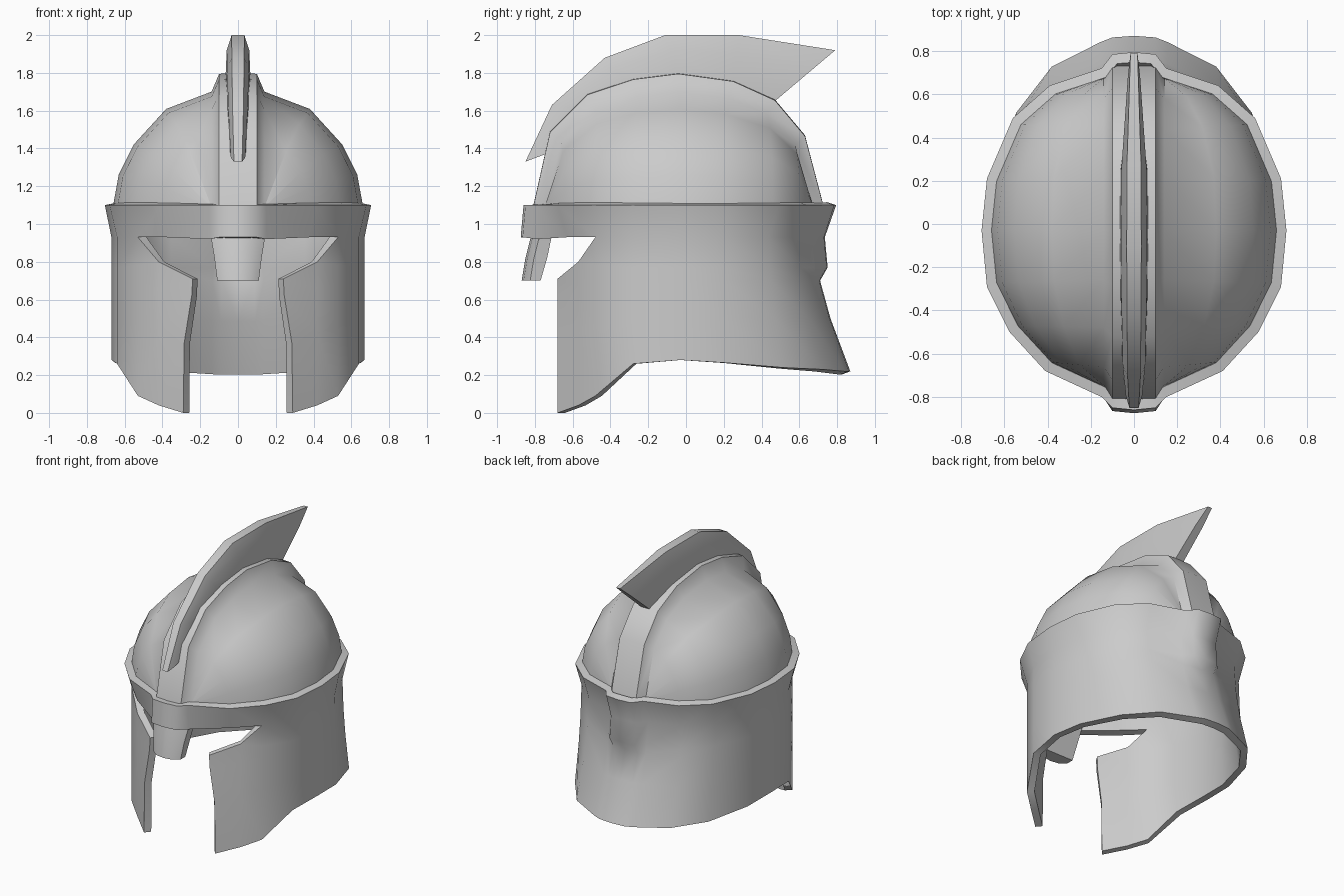
import bpy
import bmesh

if "Cube" in bpy.data.objects:
    bpy.data.objects.remove(bpy.data.objects["Cube"])

steel = bpy.data.materials.new("grey_steel")
steel.diffuse_color = (0.6, 0.6, 0.6, 1)
steel.use_nodes = True
steel.node_tree.nodes["Principled BSDF"].inputs["Base Color"].default_value = steel.diffuse_color


def make_part(name, grids, thickness=0.0, angle=50, caps=()):
    """Turn grids of half-side points into a mirrored part; None leaves a hole."""
    bm = bmesh.new()
    for grid in grids:
        for side in (1, -1):
            vs = [[p and bm.verts.new((p[0] * side, p[1], p[2])) for p in row] for row in grid]
            for a, b in zip(vs, vs[1:]):
                for q in zip(a, a[1:], b[1:], b):
                    q = [v for v in q if v]
                    if len(q) > 2:
                        bm.faces.new(q)
    for loop in caps:
        for side in (1, -1):
            bm.faces.new([bm.verts.new((x * side, y, z)) for x, y, z in loop])
    bmesh.ops.remove_doubles(bm, verts=bm.verts, dist=0.0005)
    bmesh.ops.dissolve_degenerate(bm, edges=bm.edges, dist=0.0005)
    bmesh.ops.recalc_face_normals(bm, faces=bm.faces)
    # outward normals: the highest-reaching side face must point away from the axis
    f = max(bm.faces, key=lambda f: f.calc_center_median().x)
    if f.normal.x < 0:
        bmesh.ops.reverse_faces(bm, faces=bm.faces)
    me = bpy.data.meshes.new(name)
    bm.to_mesh(me)
    bm.free()
    me.materials.append(steel)
    ob = bpy.data.objects.new(name, me)
    bpy.context.collection.objects.link(ob)
    bpy.ops.object.select_all(action='DESELECT')
    ob.select_set(True)
    bpy.context.view_layer.objects.active = ob
    if thickness:
        m = ob.modifiers.new("thickness", 'SOLIDIFY')
        m.thickness = thickness
        m.offset = -1
        bpy.ops.object.modifier_apply(modifier=m.name)
    bpy.ops.object.shade_smooth_by_angle(angle=angle * 3.14159 / 180)
    return ob


# brow band plan, front centre round to back centre
RING = [(0, -.86), (.10, -.85), (.15, -.80), (.41, -.68), (.575, -.50), (.68, -.29),
        (.705, -.03), (.68, .21), (.56, .49), (.39, .64), (.15, .72), (.10, .785), (0, .795)]
# lower guard plan, cheek edge round to back centre
GUARD = [(.24, -.68), (.42, -.57), (.53, -.48), (.64, -.28), (.67, -.03), (.65, .20),
         (.545, .45), (.38, .61), (.155, .69), (.10, .705), (0, .71)]

# face guard: band, cheeks and neck in one sheet
band_top = [(x, y, 1.10) for x, y in RING]
brow = [(0, -.875, .93), (.10, -.865, .93), (.15, -.79, .92), (.38, -.63, .93)]
# flare at the back, shift of the cheek edge, ridge height, heights per column
ROWS = [(-.03, 0, .055, [.93] * 11),
        (-.01, 0, .05, [.71, .80, .78] + [.77] * 8),
        (.0, .005, 0, [.62, .66, .68, .69] + [.70] * 7),
        (.055, .045, 0, [.37, .42, .46, .48] + [.50] * 7),
        (.16, .05, 0, [0, .04, .09, .26, .28, .265, .24, .23, .22, .22, .22])]
rows = []
for flare, shift, ridge, heights in ROWS:
    row = []
    for i, ((x, y), z) in enumerate(zip(GUARD, heights)):
        y += flare * (y / .71) ** 2 if y > 0 else 0
        y += ridge if i > 8 else 0
        row.append((x + (shift if i == 0 else 0), y, z))
    rows.append(row)
upper = [band_top, brow + rows[0][2:]]
eye_row = [None, None] + rows[0][2:]
make_part("face_guard", [upper, [eye_row] + rows[1:]], thickness=.05)

# dome: raised ridge along the middle, rounded panels down to the band
RIDGE = [(-.81, 1.09), (-.72, 1.49), (-.52, 1.69), (-.28, 1.77), (-.04, 1.80),
         (.25, 1.76), (.47, 1.66), (.63, 1.47), (.73, 1.09)]
panel, strip = [], []
for (x, y), (ry, rz) in zip(RING[2:11], RIDGE):
    low = (x * .94, y * .94, 1.09)
    top = (.14, ry * .92, 1.09 + (rz - 1.09) * .86)
    panel.append([tuple(t + (l - t) * f for l, t, f in zip(low, top, (a, a, b)))
                  for a, b in ((1, 1), (.94, .72), (.79, .46), (.46, .15), (0, 0))])
    strip.append([top, (.10, ry, rz - .005), (0, ry, rz)])
make_part("dome", [panel, strip], thickness=.035)

# crest: fin rising from the ridge and sweeping back to a point
OUTER = [(-.85, 1.33, .033), (-.71, 1.63, .045), (-.43, 1.88, .05), (-.11, 2.0, .052),
         (.28, 2.0, .05), (.79, 1.92, .025)]
INNER = [(-.69, 1.39), (-.55, 1.61), (-.30, 1.73), (-.04, 1.77), (.24, 1.73), (.47, 1.65)]
fin = []
for (oy, oz, w), (iy, iz) in zip(OUTER, INNER):
    my, mz = oy * .65 + iy * .35, oz * .65 + iz * .35
    fin.append([(0, oy, oz), (w * .65, oy, oz), (w * 1.15, my, mz),
                (w * 1.2 + .004, iy, iz), (0, iy, iz)])
make_part("crest", [fin], caps=(fin[0], fin[-1]), angle=40)

# nose guard: tapering plate with a rounded front
nose = [[(0, -.72, z - .0), (0, f, z), (w * .6, f + .01, z), (w, f + .045, z), (w, b, z), (0, b, z)][1:]
        for z, f, w, b in ((.94, -.82, .145, -.71), (.82, -.85, .125, -.735), (.70, -.87, .11, -.77))]
make_part("nose_guard", [nose], caps=(nose[0], nose[-1]))
